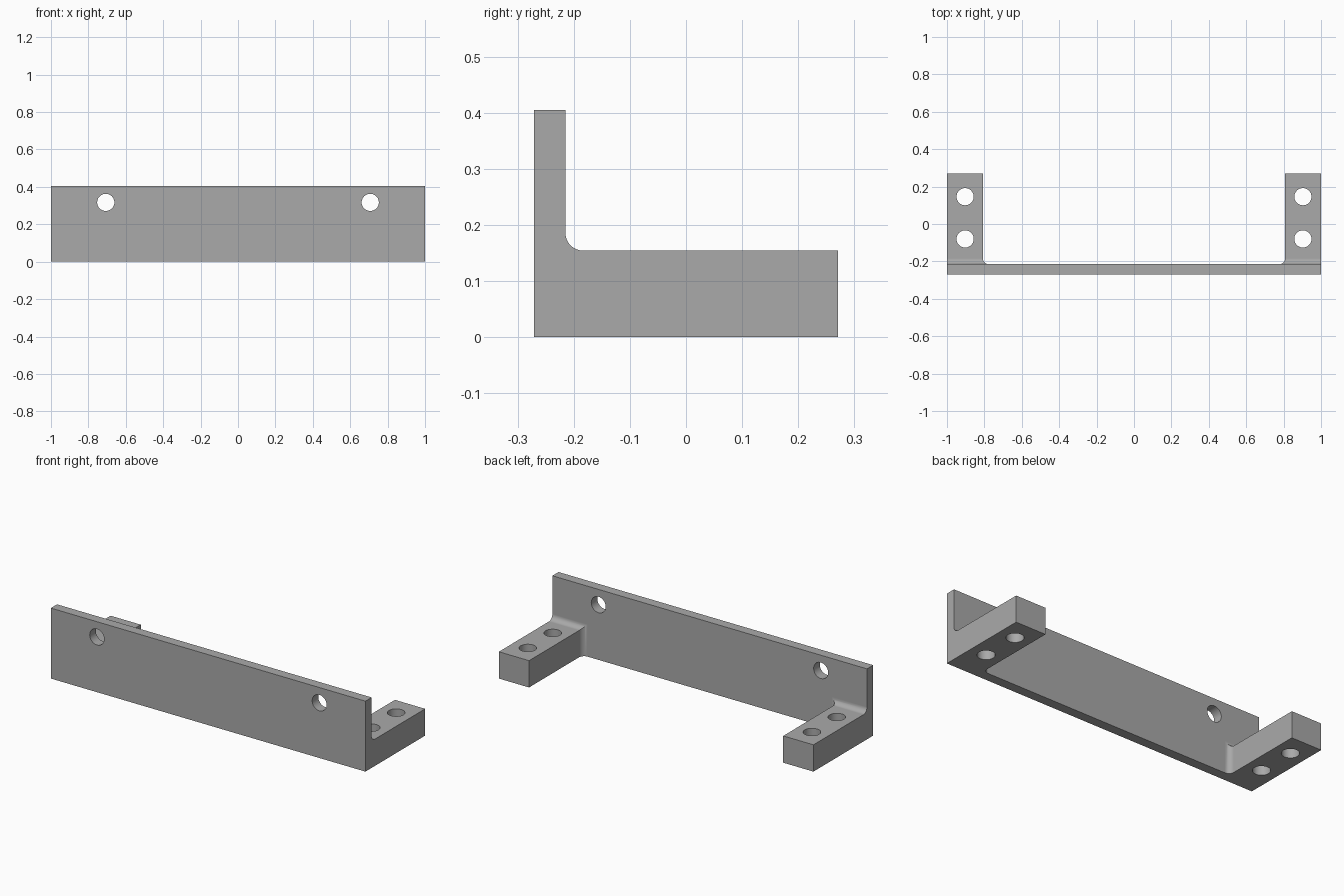
import bpy, bmesh, math
from mathutils import Vector

cube = bpy.data.objects.get("Cube")
if cube:
    bpy.data.objects.remove(cube, do_unlink=True)

HALF_X, HALF_Y, HEIGHT = 1.0, 0.271, 0.405
PLATE_BACK, ARM_TOP, ARM_INNER = -0.215, 0.154, 0.808
FILLET, HOLE = 0.032, 0.046

steel = bpy.data.materials.new("Plain grey metal")
steel.use_nodes = True
grey = (0.4, 0.4, 0.4, 1)
steel.diffuse_color = grey
steel.node_tree.nodes["Principled BSDF"].inputs["Base Color"].default_value = grey


def arc(cx, cy, r, start, end, steps):
    """Points on an arc, angles in degrees."""
    angles = [math.radians(start + (end - start) * i / steps) for i in range(steps + 1)]
    return [(cx + r * math.cos(a), cy + r * math.sin(a)) for a in angles]


def prism(name, outline, place, low, high):
    """Extrude a 2D outline; place(a, b, depth) gives the 3D point."""
    bm = bmesh.new()
    face = bm.faces.new([bm.verts.new(place(a, b, low)) for a, b in outline])
    ext = bmesh.ops.extrude_face_region(bm, geom=[face])
    shift = Vector(place(0, 0, high)) - Vector(place(0, 0, low))
    verts = [v for v in ext["geom"] if isinstance(v, bmesh.types.BMVert)]
    bmesh.ops.translate(bm, verts=verts, vec=shift)
    bmesh.ops.recalc_face_normals(bm, faces=bm.faces)
    mesh = bpy.data.meshes.new(name)
    bm.to_mesh(mesh)
    bm.free()
    mesh.materials.append(steel)
    obj = bpy.data.objects.new(name, mesh)
    bpy.context.collection.objects.link(obj)
    return obj


def combine(target, tool, operation):
    """Apply a boolean and discard the tool."""
    mod = target.modifiers.new("Cut", "BOOLEAN")
    mod.operation, mod.solver, mod.object = operation, "EXACT", tool
    bpy.context.view_layer.objects.active = target
    bpy.ops.object.modifier_apply(modifier=mod.name)
    bpy.data.objects.remove(tool, do_unlink=True)


along_x = lambda a, b, d: (d, a, b)
along_y = lambda a, b, d: (a, d, b)
along_z = lambda a, b, d: (a, b, d)

# L-shaped side profile with a filleted inner corner
side = [(-HALF_Y, 0), (HALF_Y, 0), (HALF_Y, ARM_TOP)]
side += arc(PLATE_BACK + FILLET, ARM_TOP + FILLET, FILLET, 270, 180, 12)
side += [(PLATE_BACK, HEIGHT), (-HALF_Y, HEIGHT)]
bracket = prism("mounting_bracket", side, along_x, -1.2, 1.2)

# U-shaped plan leaves the two end arms
right_half = arc(ARM_INNER - FILLET, PLATE_BACK + FILLET, FILLET, 270, 360, 12)
right_half += [(ARM_INNER, 0.5), (HALF_X, 0.5), (HALF_X, -0.5)]
plan = right_half + [(-x, y) for x, y in reversed(right_half)]
combine(bracket, prism("plan_shape", plan, along_z, -0.2, 0.6), "INTERSECT")

# Screw holes through the plate and both arms
for s in (-1, 1):
    circle = arc(s * 0.707, 0.317, HOLE, 0, 360, 40)[:-1]
    combine(bracket, prism("plate_hole", circle, along_y, -0.4, -0.1), "DIFFERENCE")
    for y in (-0.08, 0.146):
        circle = arc(s * 0.903, y, HOLE, 0, 360, 40)[:-1]
        combine(bracket, prism("arm_hole", circle, along_z, -0.1, 0.3), "DIFFERENCE")

# Smooth fillets and bores, crisp edges elsewhere
bpy.ops.object.select_all(action="DESELECT")
bracket.select_set(True)
bpy.context.view_layer.objects.active = bracket
bpy.ops.object.shade_smooth_by_angle(angle=math.radians(30))
weighted = bracket.modifiers.new("Weighted normals", "WEIGHTED_NORMAL")
weighted.keep_sharp = True
